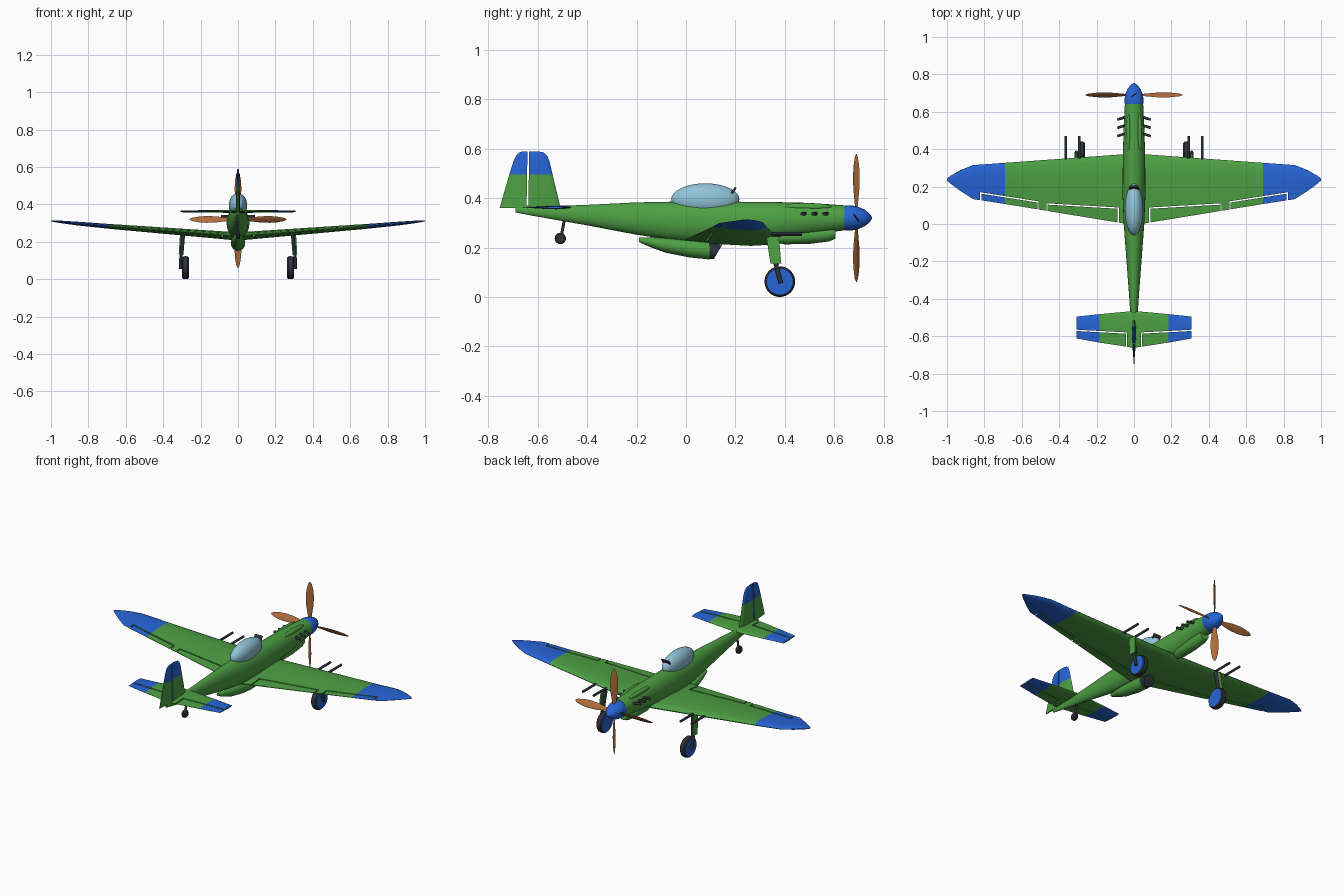
import bpy, bmesh, math
from mathutils import Vector, Matrix

if "Cube" in bpy.data.objects:
    bpy.data.objects.remove(bpy.data.objects["Cube"])


def material(name, rgb):
    m = bpy.data.materials.new(name)
    m.use_nodes = True
    m.diffuse_color = (*rgb, 1)
    m.node_tree.nodes["Principled BSDF"].inputs["Base Color"].default_value = (*rgb, 1)
    return m


GREEN = material("leaf green", (0.075, 0.35, 0.057))
BLUE = material("bright blue", (0.02, 0.13, 0.68))
BROWN = material("propeller brown", (0.43, 0.15, 0.045))
GLASS = material("canopy glass", (0.28, 0.55, 0.68))
DARK = material("dark metal", (0.026, 0.032, 0.042))
parts = []


def finish(name, bm, mats):
    bmesh.ops.recalc_face_normals(bm, faces=bm.faces)
    me = bpy.data.meshes.new(name)
    bm.to_mesh(me)
    bm.free()
    for m in mats:
        me.materials.append(m)
    ob = bpy.data.objects.new(name, me)
    bpy.context.collection.objects.link(ob)
    parts.append(ob)
    return ob


def loft(name, rings, *mats):
    """Skin a closed solid through rings of equal point count."""
    bm = bmesh.new()
    rows = [[bm.verts.new(p) for p in ring] for ring in rings]
    for a, b in zip(rows, rows[1:]):
        for i in range(len(a)):
            bm.faces.new((a[i - 1], a[i], b[i], b[i - 1]))
    bm.faces.new(rows[0])
    bm.faces.new(rows[-1])
    return finish(name, bm, mats)


def ellipse(y, w, bottom, top, lean=0, n=28):
    """Upright oval ring at station y; lean pushes its upper half forward."""
    mid, h = (top + bottom) / 2, (top - bottom) / 2
    angles = [math.tau * i / n for i in range(n)]
    return [(w * math.cos(a), y + lean * math.sin(a), mid + h * math.sin(a)) for a in angles]


def airfoil(le, te, thick):
    """Section outline as (y, offset) pairs."""
    half = [(0, 0), (.02, .4), (.1, .8), (.3, 1), (.6, .72), (1, .08)]
    loop = half + [(f, -t) for f, t in reversed(half[1:])]
    return [(le + (te - le) * f, t * thick / 2) for f, t in loop]


def tube(name, p, q, r, mat, n=12):
    p, q = Vector(p), Vector(q)
    rot = (q - p).to_track_quat('Z', 'Y')
    ring = [rot @ Vector((r * math.cos(math.tau * i / n), r * math.sin(math.tau * i / n), 0))
            for i in range(n)]
    return loft(name, [[p + v for v in ring], [q + v for v in ring]], mat)


def ball(name, centre, radii, mat):
    bm = bmesh.new()
    m = Matrix.Translation(centre) @ Matrix.Diagonal((*radii, 1))
    bmesh.ops.create_uvsphere(bm, u_segments=28, v_segments=16, radius=1, matrix=m)
    return finish(name, bm, [mat])


def slot(ob, p, q, across, width=.007):
    """Cut a thin straight gap from p to q through a surface, along the across axis."""
    p, q, a = Vector(p), Vector(q), Vector(across)
    d = (q - p).normalized()
    side = d.cross(a) * width / 2
    p, q = p - d * width / 2, q + d * width / 2
    rings = [[e + side + a * .2, e - side + a * .2, e - side - a * .2, e + side - a * .2]
             for e in (p, q)]
    cutter = loft("cutter", rings)
    parts.remove(cutter)
    cutter.hide_render = True
    mod = ob.modifiers.new("gap", 'BOOLEAN')
    mod.operation, mod.solver, mod.object = 'DIFFERENCE', 'EXACT', cutter
    bpy.context.view_layer.objects.active = ob
    bpy.ops.object.modifier_apply(modifier=mod.name)
    bpy.data.objects.remove(cutter)


def paint(ob, rule):
    """Use the second material on faces that meet the rule."""
    for f in ob.data.polygons:
        f.material_index = int(rule(f))


# Fuselage, nose and canopy
loft("fuselage", [ellipse(*s) for s in (
    (.642, .049, .27, .371), (.5, .056, .25, .381), (.33, .06, .229, .385), (.15, .061, .217, .386),
    (0, .055, .222, .387), (-.2, .04, .252, .383), (-.4, .025, .29, .373),
    (-.6, .012, .325, .366), (-.69, .006, .342, .363))], GREEN)
loft("spinner", [ellipse(y, r, .32 - r, .32 + r) for y, r in (
    (.64, .049), (.655, .051), (.675, .05), (.7, .044), (.725, .033), (.745, .016), (.754, .002))], BLUE)
ball("canopy", (0, .078, .395), (.049, .138, .065), GLASS)
loft("gun_sight", [[(s * .024, .178, .418), (s * .024, .198, .446), (s * .024, .206, .442),
                    (s * .024, .186, .414)] for s in (-1, 1)], DARK)

# Belly and chin intakes
loft("belly_intake", [ellipse(*s) for s in (
    (-.19, .01, .222, .24), (-.14, .024, .2, .242), (-.085, .033, .18, .24),
    (.014, .038, .16, .235), (.095, .037, .152, .225))], GREEN)
loft("belly_intake_mouth", [ellipse(.085, .034, .154, .22, .005), ellipse(.13, .034, .154, .212, .017)], DARK)
loft("chin_intake", [ellipse(*s) for s in (
    (.34, .018, .225, .26), (.4, .032, .213, .27), (.5, .035, .215, .28),
    (.58, .033, .225, .285), (.605, .028, .236, .285))], GREEN)

# Propeller blades, pitched and turned about the nose axis
chord, normal = Vector((0, .6, -.8)), Vector((0, .8, .6))
for k in range(4):
    turn = Matrix.Rotation(k * math.pi / 2, 3, 'Y')
    rings = []
    for r, c in ((.03, .014), (.07, .026), (.12, .041), (.17, .045), (.21, .038), (.245, .022), (.26, .004)):
        rings.append([Vector((0, .69, .32)) + turn @ (Vector((r, 0, 0))
                      + chord * (c / 2 * math.cos(a)) + normal * (c * .08 * math.sin(a)))
                      for a in (math.tau * i / 12 for i in range(12))])
    loft(f"propeller_blade_{k + 1}", rings, BROWN)


def span(stations):
    """Mirror half-span stations (x, leading, trailing, z, thickness) to a full set of rings."""
    both = [(-s[0], *s[1:]) for s in reversed(stations)] + stations[1:]
    return [[(x, y, z + o) for y, o in airfoil(le, te, t)] for x, le, te, z, t in both]


# Main wing with aileron and flap gaps, blue tips
wing = loft("wing", span([(0, .377, -.006, .229, .044), (.69, .327, .107, .283, .026),
                          (.86, .315, .133, .298, .02), (.93, .287, .178, .305, .015),
                          (.98, .258, .215, .31, .009), (1, .243, .232, .312, .004)]), GREEN, BLUE)
UP = (0, 0, 1)
for s in (1, -1):
    for (xa, ya), (xb, yb) in (((.82, .166), (.513, .118)), ((.465, .107), (.085, .085))):
        slot(wing, (s * xa, ya, .27), (s * xb, yb, .27), UP)
        for x, y in ((xa, ya), (xb, yb)):
            slot(wing, (s * x, y, .27), (s * x, -.05, .27), UP)
paint(wing, lambda f: abs(f.center.x) > .69)

# Tailplane with elevator gaps
tail = loft("tailplane", span([(0, -.465, -.662, .363, .016), (.185, -.482, -.634, .363, .013),
                               (.307, -.495, -.612, .363, .009)]), GREEN, BLUE)
for s in (1, -1):
    slot(tail, (s * .04, -.583, .36), (s * .32, -.568, .36), UP)
    slot(tail, (s * .04, -.583, .36), (s * .04, -.7, .36), UP)
paint(tail, lambda f: abs(f.center.x) > .185)

# Fin with rudder gap
fin = loft("fin", [[(o, y, z) for y, o in airfoil(le, te, t)] for z, le, te, t in (
    (.36, -.508, -.755, .022), (.495, -.54, -.716, .018), (.55, -.553, -.699, .015),
    (.573, -.563, -.688, .012), (.585, -.577, -.675, .009), (.59, -.6, -.66, .006))], GREEN, BLUE)
slot(fin, (0, -.642, .374), (0, -.638, .62), (1, 0, 0))
paint(fin, lambda f: f.center.z > .495)

# Paired fittings and landing gear
for s, side in ((1, "left"), (-1, "right")):
    ball(f"{side}_cowl_bulge", (s * .03, .485, .366), (.013, .105, .014), GREEN)
    for i, y in enumerate((.572, .528, .484)):
        tube(f"{side}_exhaust_{i + 1}", (s * .045, y, .337), (s * .089, y - .014, .337), .007, DARK)
    for i, (x, z) in enumerate(((.292, .253), (.365, .257))):
        tube(f"{side}_wing_gun_{i + 1}", (s * x, .3, z), (s * x, .47, z), .007, DARK)
    loft(f"{side}_gear_door", [[(s * (x + d), y, z) for y, d in ((a, -.004), (b, -.004), (b, .004), (a, .004))]
                               for x, a, b, z in ((.306, .325, .376, .245), (.313, .342, .386, .135))], GREEN)
    tube(f"{side}_gear_leg", (s * .292, .35, .25), (s * .302, .366, .13), .01, DARK)
    tube(f"{side}_gear_fork", (s * .304, .362, .14), (s * .308, .384, .056), .009, DARK)
    tube(f"{side}_axle", (s * .27, .38, .062), (s * .31, .38, .062), .008, DARK)
    wheel = loft(f"{side}_wheel", [[(s * .281 + dx, .38 + r * math.cos(a), .062 + r * math.sin(a))
                                    for a in (math.tau * i / 32 for i in range(32))]
                                   for dx, r in ((-.018, .054), (-.012, .06), (0, .062),
                                                 (.012, .06), (.018, .054))], DARK, BLUE)
    paint(wheel, lambda f: abs(f.normal.x) > .95)

# Tail wheel
tube("tail_wheel_strut", (0, -.492, .315), (0, -.507, .237), .006, DARK)
loft("tail_wheel", [[(dx, -.509 + r * math.cos(a), .237 + r * math.sin(a))
                     for a in (math.tau * i / 20 for i in range(20))]
                    for dx, r in ((-.012, .017), (-.006, .023), (.006, .023), (.012, .017))], DARK)

# Shading
for ob in parts:
    ob.select_set(True)
bpy.context.view_layer.objects.active = parts[0]
bpy.ops.object.shade_smooth_by_angle(angle=math.radians(35))
